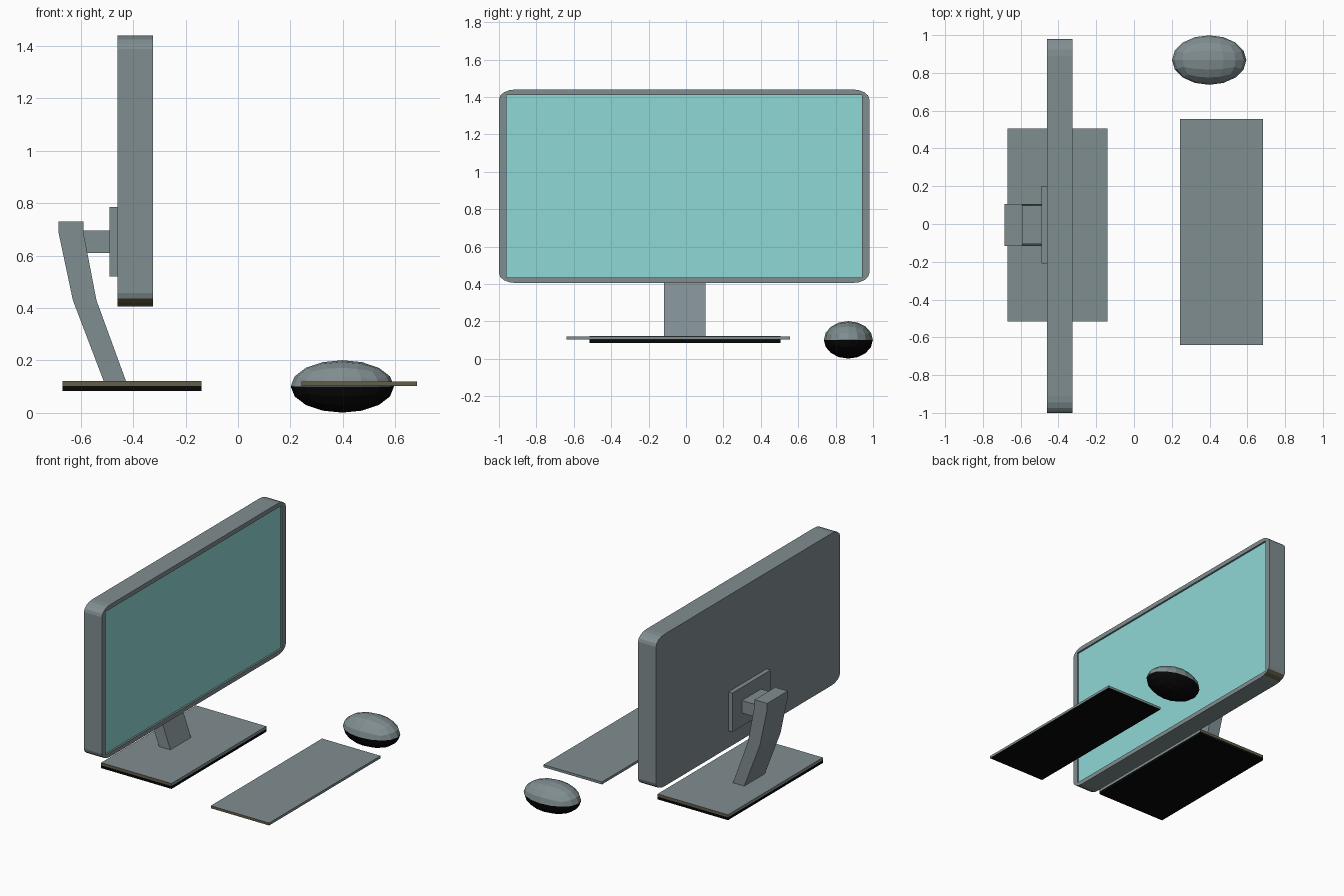
import bpy, bmesh, math
from mathutils import Vector

if "Cube" in bpy.data.objects:
    bpy.data.objects.remove(bpy.data.objects["Cube"])


def material(name, rgb):
    m = bpy.data.materials.new(name)
    m.diffuse_color = (*rgb, 1)
    m.use_nodes = True
    m.node_tree.nodes["Principled BSDF"].inputs["Base Color"].default_value = m.diffuse_color
    return m


GREY = material("slate grey", (0.217, 0.27, 0.282))
TEAL = material("screen teal", (0.275, 0.686, 0.675))
BLACK = material("black", (0.002, 0.002, 0.002))
OLIVE = material("olive trim", (0.13, 0.11, 0.065))
MATS = [GREY, TEAL, BLACK, OLIVE]


def finish(name, bm, rule=None):
    """Turn a bmesh into an object; rule picks the material of each face."""
    bmesh.ops.recalc_face_normals(bm, faces=bm.faces)
    bm.normal_update()
    me = bpy.data.meshes.new(name)
    for m in MATS:
        me.materials.append(m)
    for f in bm.faces:
        f.material_index = MATS.index(rule(f) if rule else GREY)
    bm.to_mesh(me)
    bm.free()
    ob = bpy.data.objects.new(name, me)
    bpy.context.collection.objects.link(ob)
    return ob


def box(name, x, y, z, rule=None):
    bm = bmesh.new()
    bmesh.ops.create_cube(bm, size=1)
    for v in bm.verts:
        v.co = Vector([(a + b) / 2 + c * (b - a) for c, (a, b) in zip(v.co, (x, y, z))])
    return finish(name, bm, rule)


# Monitor: rounded slab with a shallow rectangular screen recess
YC, ZC, HY, HZ = -0.01, 0.9225, 0.99, 0.5175
RY, RZ, STEPS = 0.09, 0.052, 4
BACK, FRONT, SCREEN = -0.46, -0.325, -0.337
CORNERS = [(1, 1), (-1, 1), (-1, -1), (1, -1)]
bm = bmesh.new()
back, front, owner = [], [], []
for c, (sy, sz) in enumerate(CORNERS):
    for k in range(STEPS + 1):
        a = math.pi / 2 * (c + k / STEPS)
        y = YC + sy * (HY - RY) + RY * math.cos(a)
        z = ZC + sz * (HZ - RZ) + RZ * math.sin(a)
        back.append(bm.verts.new((BACK, y, z)))
        front.append(bm.verts.new((FRONT, y, z)))
        owner.append(c)
rim = [bm.verts.new((FRONT, YC + sy * 0.95, ZC + sz * 0.4875)) for sy, sz in CORNERS]
deep = [bm.verts.new((SCREEN, v.co.y, v.co.z)) for v in rim]
bm.faces.new(back)
n = len(back)
for i in range(n):
    j = (i + 1) % n
    bm.faces.new((back[i], back[j], front[j], front[i]))
    a, b = rim[owner[i]], rim[owner[j]]
    bm.faces.new((front[i], front[j], a) if a is b else (front[i], front[j], b, a))
for i in range(4):
    j = (i + 1) % 4
    bm.faces.new((rim[i], rim[j], deep[j], deep[i]))
bm.faces.new(deep)


def monitor_rule(f):
    if all(abs(v.co.x - SCREEN) < 1e-4 for v in f.verts):
        return TEAL
    if f.normal.z < -0.4 and abs(f.normal.y) > 0.15:
        return OLIVE
    return GREY


finish("monitor", bm, monitor_rule)

# Stand: bent arm extruded across y, connector and mounting plate
profile = [(-0.685, 0.73), (-0.685, 0.69), (-0.63, 0.43), (-0.51, 0.115),
           (-0.425, 0.115), (-0.54, 0.43), (-0.59, 0.69), (-0.59, 0.73)]
bm = bmesh.new()
near, far = [[bm.verts.new((x, y, z)) for x, z in profile] for y in (-0.117, 0.105)]
for ring in (near, far):
    for idx in ((0, 1, 6, 7), (1, 2, 5, 6), (2, 3, 4, 5)):
        bm.faces.new([ring[i] for i in idx])
for i in range(8):
    j = (i + 1) % 8
    bm.faces.new((near[i], near[j], far[j], far[i]))
finish("stand_arm", bm)
box("arm_connector", (-0.6, -0.488), (-0.107, 0.098), (0.61, 0.695))
box("mount_plate", (-0.49, -0.458), (-0.21, 0.2), (0.52, 0.785))

# Base: grey top layer with olive ends over a black lower layer
box("base_top", (-0.67, -0.14), (-0.515, 0.505), (0.103, 0.121),
    lambda f: OLIVE if abs(f.normal.y) > 0.9 else GREY)
box("base_bottom", (-0.67, -0.14), (-0.515, 0.505), (0.084, 0.103), lambda f: BLACK)

# Keyboard: thin slab with a dark underside
box("keyboard", (0.243, 0.683), (-0.64, 0.557), (0.103, 0.12),
    lambda f: BLACK if f.normal.z < -0.9 else OLIVE if f.normal.y < -0.9 else GREY)

# Mouse: faceted ellipsoid from a subdivided cube, black lower half
bm = bmesh.new()
bmesh.ops.create_cube(bm, size=2)
bmesh.ops.subdivide_edges(bm, edges=bm.edges[:], cuts=3, use_grid_fill=True)
for v in bm.verts:
    d = Vector([math.tan(c * math.pi / 4) for c in v.co]).normalized()
    v.co = Vector((0.398 + 0.197 * d.x, 0.868 + 0.131 * d.y, 0.101 + 0.1 * d.z))
finish("mouse", bm, lambda f: BLACK if f.calc_center_median().z < 0.101 else GREY)
